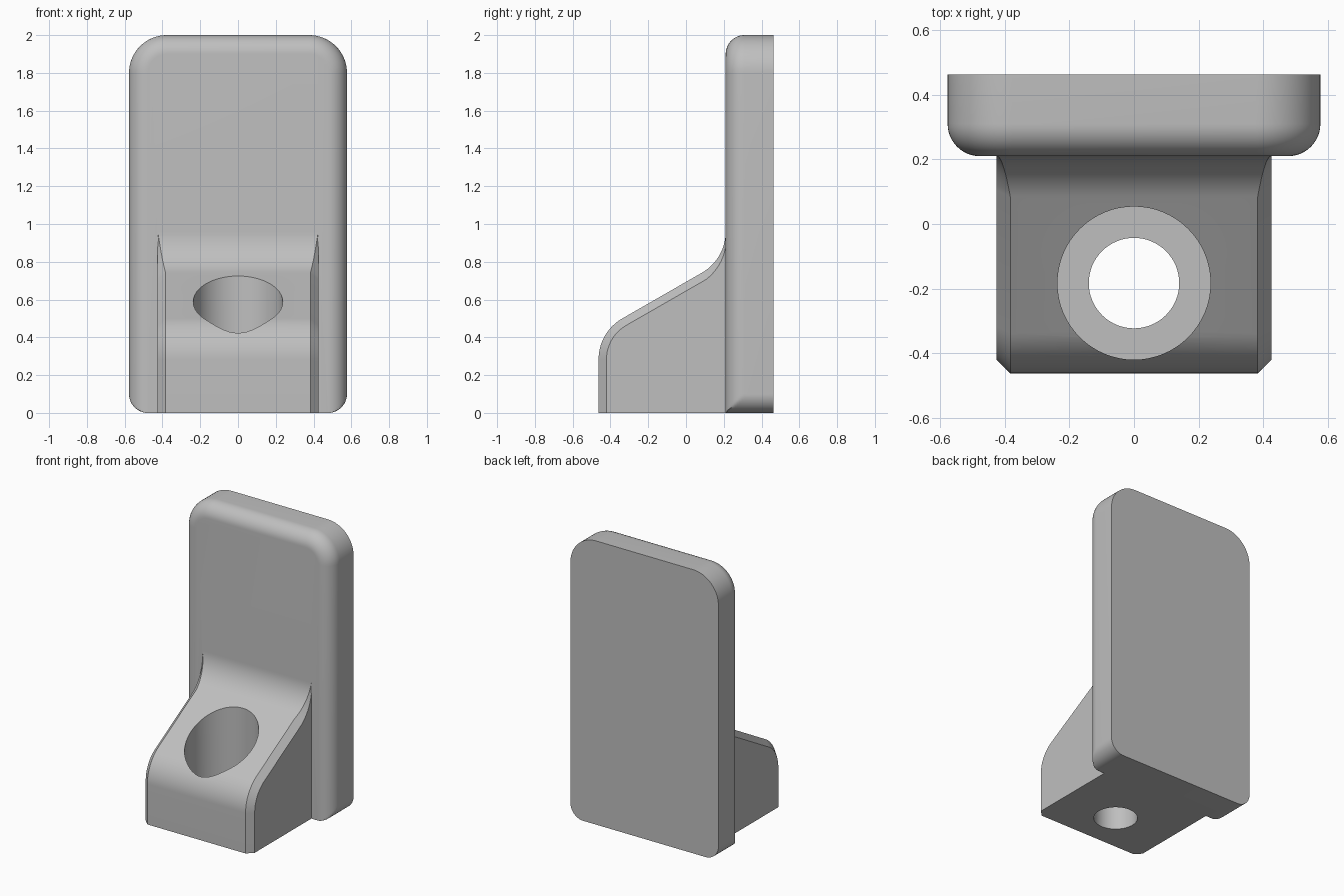
import bpy, bmesh
from math import sin, cos, radians, pi

cube = bpy.data.objects.get("Cube")
if cube:
    bpy.data.objects.remove(cube, do_unlink=True)

grey = bpy.data.materials.new("plain grey")
grey.use_nodes = True
colour = (0.52, 0.52, 0.52, 1)
grey.diffuse_color = colour
grey.node_tree.nodes["Principled BSDF"].inputs["Base Color"].default_value = colour


def finish(name, bm):
    bmesh.ops.remove_doubles(bm, verts=bm.verts, dist=1e-5)
    bmesh.ops.recalc_face_normals(bm, faces=bm.faces)
    mesh = bpy.data.meshes.new(name)
    bm.to_mesh(mesh)
    bm.free()
    obj = bpy.data.objects.new(name, mesh)
    bpy.context.collection.objects.link(obj)
    mesh.materials.append(grey)
    return obj


def bridge(bm, a, b, cyclic=True):
    n = len(a)
    for i in range(n if cyclic else n - 1):
        j = (i + 1) % n
        bm.faces.new((a[i], a[j], b[j], b[i]))


def arc(cx, cz, r, start, end, steps=16):
    angles = [radians(start + (end - start) * i / steps) for i in range(steps + 1)]
    return [(cx + r * cos(t), cz + r * sin(t)) for t in angles]


# Upright plate: rounded outline, front edge rounded on the sides and top only
HALF, FRONT, BACK, EDGE, TOP_R = 0.577, 0.21, 0.463, 0.1, 0.2


def plate_outline(inset):
    r = TOP_R - inset
    right = [(min(x, HALF - inset), z)
             for x, z in arc(HALF - EDGE, EDGE, EDGE, -90, 0)]
    right += arc(HALF - TOP_R, 2 - TOP_R, r, 0, 90)
    return right + [(-x, z) for x, z in reversed(right)]


bm = bmesh.new()
layers = [(BACK, 0)]
for i in range(13):
    t = i / 12 * pi / 2
    layers.append((FRONT + EDGE * (1 - sin(t)), EDGE * (1 - cos(t))))
rings = [[bm.verts.new((x, y, z)) for x, z in plate_outline(d)] for y, d in layers]
for a, b in zip(rings, rings[1:]):
    bridge(bm, a, b)
bm.faces.new(rings[0])
bm.faces.new(rings[-1])
plate = finish("mounting_bracket", bm)

# Sloping foot: (y, z) profile with a bevel that fades out up the inner curve
WIDE, BEVEL, R = 0.425, 0.042, 0.25
rail = [(-0.463, 0, -1, 0, BEVEL)]
for y, z in arc(-0.213, 0.283, R, 180, 120):
    rail.append((y, z, (y + 0.213) / R, (z - 0.283) / R, BEVEL))
for i, (y, z) in enumerate(arc(FRONT - R, 0.959, R, -60, 0)):
    rail.append((y, z, (FRONT - R - y) / R, (0.959 - z) / R, BEVEL * (1 - i / 16)))
rail += [(0.3, 0.959, 0, 0, 0), (0.3, 0, 0, 0, 0)]

bm = bmesh.new()
rails = []
for side, edge in ((-1, True), (-1, False), (1, False), (1, True)):
    rails.append([bm.verts.new((side * WIDE, y - ny * c, z - nz * c) if edge
                               else (side * (WIDE - c), y, z))
                  for y, z, ny, nz, c in rail])
for a, b in zip(rails, rails[1:]):
    bridge(bm, a, b)
bmesh.ops.remove_doubles(bm, verts=[v for r in rails for v in r[-3:]], dist=1e-5)
for side in (-1, 1):
    border = [e for e in bm.edges if e.is_boundary
              and all(abs(v.co.x - side * WIDE) < 1e-5 for v in e.verts)]
    bmesh.ops.holes_fill(bm, edges=border, sides=0)
foot = finish("sloping_foot", bm)


# Stepped bolt hole cutters
def cylinder(name, radius, low, high):
    bm = bmesh.new()
    ends = [[bm.verts.new((x, y - 0.183, z)) for x, y in arc(0, 0, radius, 0, 354.375, 63)]
            for z in (low, high)]
    bridge(bm, *ends)
    for ring in ends:
        bm.faces.new(ring)
    return finish(name, bm)


bolt_hole = cylinder("bolt_hole_cutter", 0.14, -0.2, 1.2)
bolt_recess = cylinder("bolt_recess_cutter", 0.237, 0.18, 1.2)

# Join the foot to the plate and cut the hole
bpy.ops.object.select_all(action="DESELECT")
bpy.context.view_layer.objects.active = plate
plate.select_set(True)
for other, operation in ((foot, "UNION"), (bolt_recess, "DIFFERENCE"),
                         (bolt_hole, "DIFFERENCE")):
    mod = plate.modifiers.new(other.name, "BOOLEAN")
    mod.operation = operation
    mod.solver = "EXACT"
    mod.object = other
    bpy.ops.object.modifier_apply(modifier=mod.name)
    bpy.data.objects.remove(other, do_unlink=True)
bpy.ops.object.shade_smooth_by_angle(angle=radians(30))
